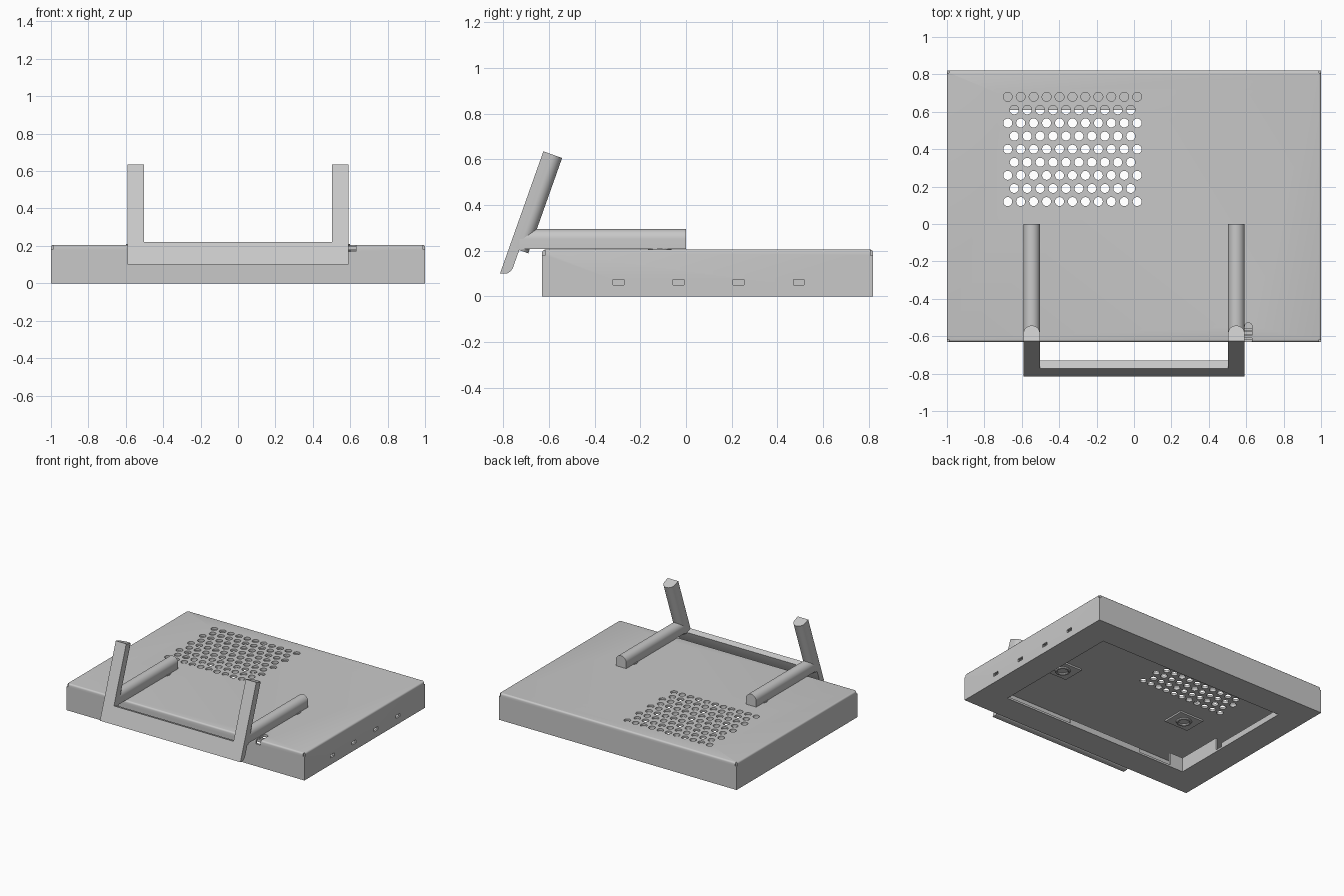
import bpy, bmesh
from math import sin, cos, pi, atan2
from mathutils import Matrix, Vector

old = bpy.data.objects.get("Cube")
if old:
    bpy.data.objects.remove(old, do_unlink=True)

grey = bpy.data.materials.new("plain_grey")
grey.use_nodes = True
grey.diffuse_color = (0.58, 0.58, 0.58, 1)
grey.node_tree.nodes["Principled BSDF"].inputs["Base Color"].default_value = (0.58, 0.58, 0.58, 1)


def finish(name, bm):
    bmesh.ops.recalc_face_normals(bm, faces=bm.faces[:])
    mesh = bpy.data.meshes.new(name)
    bm.to_mesh(mesh)
    bm.free()
    mesh.materials.append(grey)
    ob = bpy.data.objects.new(name, mesh)
    bpy.context.collection.objects.link(ob)
    return ob


def add_box(bm, x, y, z):
    size = Matrix.Diagonal((x[1] - x[0], y[1] - y[0], z[1] - z[0], 1))
    mid = Matrix.Translation((sum(x) / 2, sum(y) / 2, sum(z) / 2))
    bmesh.ops.create_cube(bm, size=1, matrix=mid @ size)


def add_rod(bm, x, y, z, r, sides=20):
    bmesh.ops.create_cone(bm, cap_ends=True, segments=sides, radius1=r, radius2=r, depth=z[1] - z[0],
                          matrix=Matrix.Translation((x, y, sum(z) / 2)))


def box(name, x, y, z):
    bm = bmesh.new()
    add_box(bm, x, y, z)
    return finish(name, bm)


def prism(name, outline, origin, u, v, w, length):
    """Extrude a flat outline, given in the u and v directions, along w."""
    o, u, v, w = map(Vector, (origin, u, v, w))
    bm = bmesh.new()
    face = bm.faces.new([bm.verts.new(o + u * a + v * b) for a, b in outline])
    new = bmesh.ops.extrude_face_region(bm, geom=[face])["geom"]
    bmesh.ops.translate(bm, vec=w * length, verts=[g for g in new if isinstance(g, bmesh.types.BMVert)])
    return finish(name, bm)


def cut(ob, bm):
    """Subtract the cutter from the object and discard the cutter."""
    cutter = finish("cutter", bm)
    cutter.hide_render = True
    mod = ob.modifiers.new("cut", "BOOLEAN")
    mod.operation, mod.solver, mod.object = "DIFFERENCE", "EXACT", cutter
    graph = bpy.context.evaluated_depsgraph_get()
    mesh = bpy.data.meshes.new_from_object(ob.evaluated_get(graph))
    ob.modifiers.clear()
    ob.data = mesh
    bpy.data.objects.remove(cutter, do_unlink=True)


# Sheet housing with softened top edges
FRONT, BACK, TOP = -0.63, 0.82, 0.205
bm = bmesh.new()
add_box(bm, (-1, 1), (FRONT, BACK), (0, TOP))
rim = [e for e in bm.edges if all(v.co.z > 0.1 for v in e.verts)]
bmesh.ops.bevel(bm, geom=rim, offset=0.012, segments=3, profile=0.5, affect="EDGES")
housing = finish("housing", bm)

# Hollow inside, leaving an inward lip round the open underside
bm = bmesh.new()
add_box(bm, (-0.985, 0.985), (FRONT + 0.015, BACK - 0.015), (0.015, 0.188))
cut(housing, bm)
bm = bmesh.new()
add_box(bm, (-0.79, 0.79), (-0.42, 0.61), (-0.1, 0.1))
cut(housing, bm)

# Staggered round vents
bm = bmesh.new()
for row in range(9):
    odd = row % 2
    for col in range(11 - odd):
        add_rod(bm, -0.675 + 0.0692 * (col + odd / 2), 0.12 + 0.07 * row, (0.15, 0.25), 0.024)
cut(housing, bm)

# Side slots, corner reliefs and the latch notch
bm = bmesh.new()
for i in range(4):
    y = -0.295 + 0.263 * i
    add_box(bm, (0.95, 1.05), (y - 0.024, y + 0.024), (0.05, 0.073))
for x in (-1, 1):
    for y in (FRONT, BACK):
        add_box(bm, (x - 0.012, x + 0.012), (y - 0.012, y + 0.012), (0.18, 0.25))
arc = [pi * i / 10 for i in range(11)]
cut(housing, bm)
notch = prism("notch", [(0.02, -0.1)] + [(0.02 * cos(a), 0.02 * sin(a)) for a in arc] + [(-0.02, -0.1)],
              (0.612, -0.548, 0.17), (1, 0, 0), (0, 1, 0), (0, 0, 1), 0.1)
bm = bmesh.new()
bm.from_mesh(notch.data)
bpy.data.objects.remove(notch, do_unlink=True)
cut(housing, bm)

# Stepped latch in the notch
for i in range(3):
    y = -0.61 + 0.02 * i
    box("latch_step", (0.592, 0.632), (y, y + 0.014), (0.178, 0.2 - 0.005 * i))

# Upturned stiffening edges on the underside lip
box("front_lip_edge", (-0.4, 0.22), (-0.435, -0.42), (0, 0.045))
box("side_lip_edge", (-0.805, -0.79), (0, 0.61), (0, 0.045))
box("corner_side_edge", (-0.805, -0.79), (-0.42, -0.06), (0, 0.11))
box("corner_front_edge", (-0.805, -0.68), (-0.435, -0.42), (0, 0.11))
bm = bmesh.new()
add_rod(bm, -0.1, -0.46, (-0.0, 0.004), 0.016)
finish("lip_screw", bm)

# Handle: arms lying on the lid and leaning uprights, both with an arched section
tilt = atan2(0.19, 0.535)
along = (0, sin(tilt), cos(tilt))
behind = (0, cos(tilt), -sin(tilt))
R = 0.044
arch = [(R, 0)] + [(R * cos(a), 0.043 + R * sin(a)) for a in [pi * i / 16 for i in range(17)]] + [(-R, 0)]
base = Vector((0, -0.815, 0.1))
for side, x in (("left", 0.547), ("right", -0.547)):
    prism(side + "_arm", arch, (x, 0, 0.208), (1, 0, 0), (0, 0, 1), (0, -1, 0), 0.73)
    start = base + Vector((x, 0, 0)) + Vector(along) * 0.125
    prism(side + "_upright", arch, start, (1, 0, 0), behind, along, 0.443)

    # Pivot disc, mounting plate and ring below each arm
    bm = bmesh.new()
    add_rod(bm, x, -0.115, (0.2, 0.211), 0.052, 32)
    finish(side + "_pivot", bm)
    box(side + "_mount_plate", (x - 0.1, x + 0.1), (-0.2, -0.03), (0.176, 0.19))
    bpy.ops.mesh.primitive_torus_add(location=(x, -0.115, 0.174), major_radius=0.045, minor_radius=0.01,
                                     major_segments=32, minor_segments=8)
    ring = bpy.context.object
    ring.name = side + "_mount_ring"
    ring.data.materials.append(grey)

# Front crossbar with a rounded lower back edge
bar = [(0, 0), (0.02, 0.007), (0.032, 0.013), (0.04, 0.024), (0.045, 0.04), (0.045, 0.127), (0, 0.127)]
prism("crossbar", bar, base + Vector((-0.591, 0, 0)), behind, along, (1, 0, 0), 1.182)

# Smooth the rounded faces, keep the edges sharp
bpy.ops.object.select_all(action="DESELECT")
for ob in bpy.context.collection.objects:
    if ob.type == "MESH" and grey.name in ob.data.materials:
        ob.select_set(True)
        bpy.context.view_layer.objects.active = ob
bpy.ops.object.shade_smooth_by_angle(angle=0.6)
